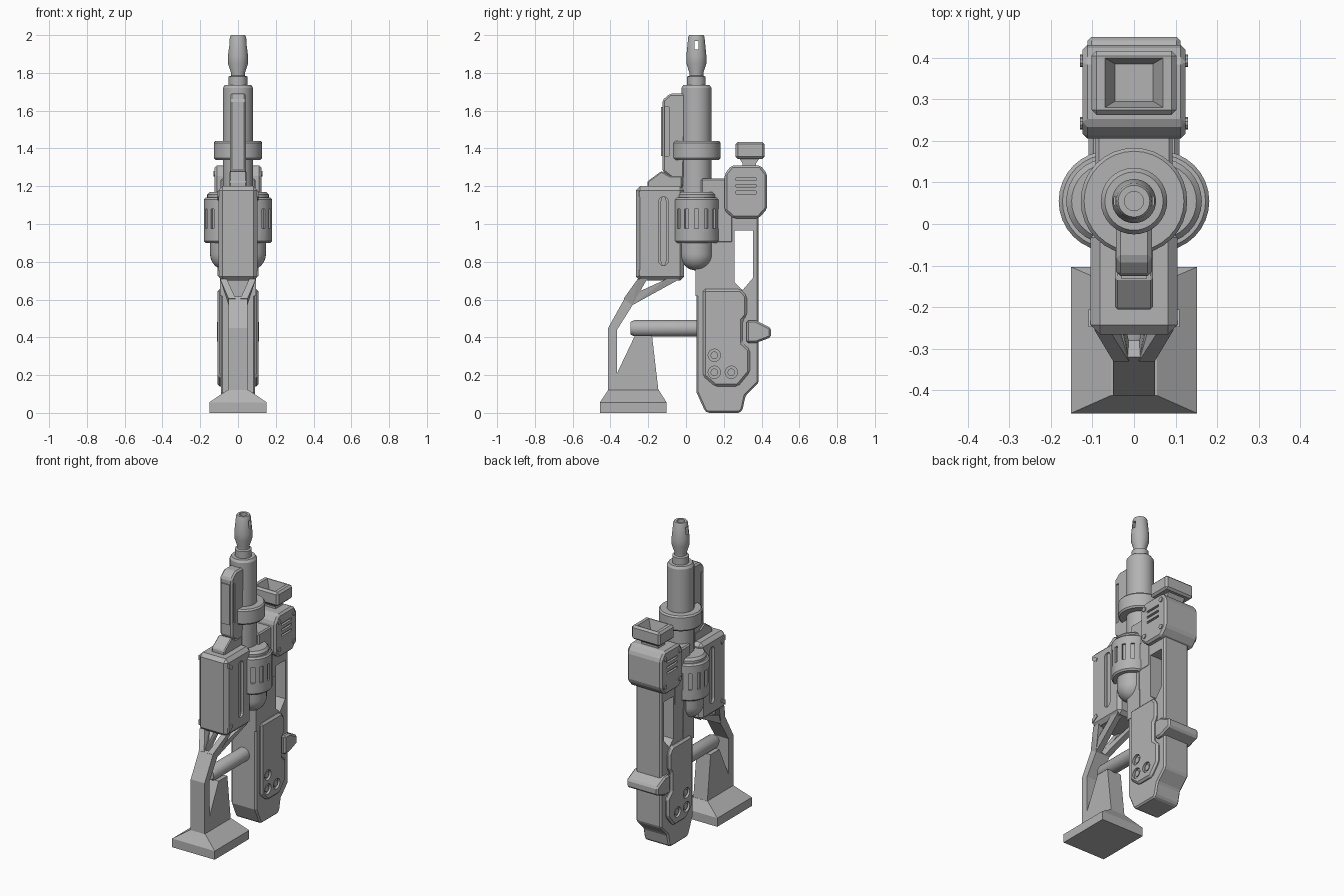
import bpy, bmesh, math
from mathutils import Matrix, Vector

cube = bpy.data.objects.get("Cube")
if cube:
    bpy.data.objects.remove(cube)

grey = bpy.data.materials.new("plain grey")
grey.use_nodes = True
grey.diffuse_color = (0.45, 0.45, 0.45, 1)
grey.node_tree.nodes["Principled BSDF"].inputs["Base Color"].default_value = (0.45, 0.45, 0.45, 1)

AXIS_Y = 0.055  # barrel axis
SIDES = ((1, "left"), (-1, "right"))


def finish(name, bm, bevel=0.0):
    bmesh.ops.recalc_face_normals(bm, faces=bm.faces)
    mesh = bpy.data.meshes.new(name)
    bm.to_mesh(mesh)
    bm.free()
    ob = bpy.data.objects.new(name, mesh)
    bpy.context.collection.objects.link(ob)
    mesh.materials.append(grey)
    if bevel:
        mod = ob.modifiers.new("edges", "BEVEL")
        mod.width = bevel
        mod.segments = 1
        mod.limit_method = "ANGLE"
    return ob


def plate(name, pts, x0, x1, bevel=0.0):
    """Side profile of (y, z) points, spanning x0 to x1."""
    bm = bmesh.new()
    face = bm.faces.new([bm.verts.new((x0, y, z)) for y, z in pts])
    out = bmesh.ops.extrude_face_region(bm, geom=[face])
    moved = [g for g in out["geom"] if isinstance(g, bmesh.types.BMVert)]
    bmesh.ops.translate(bm, verts=moved, vec=(x1 - x0, 0, 0))
    return finish(name, bm, bevel)


def box(name, x0, x1, y0, y1, z0, z1, bevel=0.0):
    return plate(name, [(y0, z0), (y1, z0), (y1, z1), (y0, z1)], x0, x1, bevel)


def hull(name, pts):
    bm = bmesh.new()
    verts = [bm.verts.new(p) for p in pts]
    bmesh.ops.convex_hull(bm, input=verts)
    return finish(name, bm)


def rect(x, y0, y1, z):
    return [(sx * x, y, z) for sx in (-1, 1) for y in (y0, y1)]


def smooth(ob):
    bpy.ops.object.select_all(action="DESELECT")
    ob.select_set(True)
    bpy.context.view_layer.objects.active = ob
    bpy.ops.object.shade_smooth_by_angle(angle=math.radians(32))


def lathe(name, profile, origin, along_y=False):
    """Spin (radius, height) points about the vertical, or about y."""
    bm = bmesh.new()
    verts = [bm.verts.new((r, 0, h)) for r, h in profile]
    edges = [bm.edges.new(pair) for pair in zip(verts, verts[1:])]
    bmesh.ops.spin(bm, geom=verts + edges, cent=(0, 0, 0), axis=(0, 0, 1),
                   angle=math.tau, steps=32)
    bmesh.ops.remove_doubles(bm, verts=bm.verts, dist=1e-5)
    if along_y:
        bmesh.ops.rotate(bm, verts=bm.verts, matrix=Matrix.Rotation(-math.pi / 2, 3, "X"))
    bmesh.ops.translate(bm, verts=bm.verts, vec=origin)
    ob = finish(name, bm)
    smooth(ob)
    return ob


def disc(name, x0, x1, y, z, r, sides=16):
    ring = [math.tau * i / sides for i in range(sides)]
    return plate(name, [(y + r * math.cos(a), z + r * math.sin(a)) for a in ring], x0, x1)


def cut(ob, cutters):
    for c in cutters:
        c.hide_render = True
        mod = ob.modifiers.new("cut", "BOOLEAN")
        mod.operation = "DIFFERENCE"
        mod.solver = "EXACT"
        mod.object = c
    graph = bpy.context.evaluated_depsgraph_get()
    mesh = bpy.data.meshes.new_from_object(ob.evaluated_get(graph))
    ob.modifiers.clear()
    ob.data = mesh
    for c in cutters:
        bpy.data.objects.remove(c)


# Barrel, collar and muzzle
lathe("barrel", [(0, 1.1), (.08, 1.1), (.08, 1.72), (.07, 1.735), (0, 1.735)], (0, AXIS_Y, 0))
lathe("barrel_collar", [(0, 1.34), (.12, 1.34), (.128, 1.35), (.128, 1.43), (.12, 1.44), (0, 1.44)],
      (0, AXIS_Y, 0))
muzzle = lathe("muzzle", [(0, 1.7), (.049, 1.7), (.049, 1.78), (.037, 1.785), (.037, 1.8), (.053, 1.85),
                          (.053, 1.89), (.043, 1.99), (.038, 2.0), (.023, 2.0), (.023, 1.9), (0, 1.9)],
               (0, AXIS_Y, 0))
cut(muzzle, [box("cutter", -.1, .1, AXIS_Y - .011, AXIS_Y + .011, 1.925, 1.97)])

# Twin drums with slots around them and domed ends
for s, side in SIDES:
    centre = Vector((s * .06, AXIS_Y, 0))
    dome = [(.088 * math.sin(math.pi * i / 16), .842 - .088 * math.cos(math.pi * i / 16)) for i in range(9)]
    lathe(side + "_drum_dome", dome + [(.088, .92), (0, .92)], centre)
    lathe(side + "_drum_cap", [(0, 1.1), (.103, 1.1), (.103, 1.155), (.09, 1.17), (0, 1.17)], centre)
    drum = lathe(side + "_drum", [(0, .9), (.112, .9), (.121, .91), (.121, 1.13), (.112, 1.14), (0, 1.14)], centre)
    slots = []
    for i in range(-3, 4):
        c = box("cutter", .108, .14, -.011, .011, .975, 1.08)
        turn = math.tau * i / 14 + (math.pi if s < 0 else 0)
        c.data.transform(Matrix.Translation(centre) @ Matrix.Rotation(turn, 4, "Z"))
        slots.append(c)
    cut(drum, slots)

# Front rail with recessed sides, and the sloped block under it
rail = plate("front_rail", [(-.125, 1.28), (-.01, 1.19), (0, 1.69), (-.085, 1.69), (-.125, 1.655)],
             -.043, .043, .01)
cut(rail, [box("cutter", *x, -.115, -.09, 1.36, 1.62) for x in ((.033, .1), (-.1, -.033))])
box("rail_strip", -.03, .03, -.132, -.11, 1.36, 1.62)
plate("rail_base", [(-.205, 1.18), (-.205, 1.225), (-.13, 1.28), (-.085, 1.255), (-.02, 1.255), (-.02, 1.18)],
      -.046, .046, .006)

# Front housing with a long round-ended slot on each side
housing = box("front_housing", -.104, .104, -.265, -.01, .7, 1.2, .022)
arc = [math.pi * i / 8 for i in range(9)]
slot = [(-.119 + .025 * math.cos(a), 1.12 + .025 * math.sin(a)) for a in arc]
slot += [(-.119 - .025 * math.cos(a), .805 - .025 * math.sin(a)) for a in arc]
cut(housing, [plate("cutter", slot, *x) for x in ((.085, .15), (-.15, -.085))])
for s, side in SIDES:
    for label, z, d in (("upper", 1.175, -1), ("lower", .725, 1)):
        plate(f"{side}_{label}_housing_tab", [(-.248, z), (-.205, z + d * .03), (-.215, z + d * .05),
                                              (-.248, z + d * .03)], s * .1, s * .109)
    plate(side + "_slot_bar", [(-.119 + (y + .119) * .6, z) for y, z in slot], s * .08, s * .094)

# Rear body with a window through it
body = plate("rear_body", [(.055, .11), (.1, .01), (.115, 0), (.285, 0), (.3, .02), (.315, .09), (.385, .16),
                           (.385, 1.1), (.055, 1.1)], -.09, .09, .016)
cut(body, [plate("cutter", [(.258, .965), (.355, .965), (.355, .715), (.3, .65), (.258, .69)], -.2, .2)])
box("bridge_block", -.092, .092, .08, .25, .9, 1.24, .008)
plate("body_front_ridge", [(.05, .62), (.165, .62), (.155, .9), (.05, .9)], -.094, .094)

# Side cover with three round sockets
cover = plate("side_cover", [(.09, .655), (.29, .655), (.322, .62), (.322, .515), (.3, .49), (.3, .37),
                             (.338, .335), (.338, .215), (.275, .14), (.155, .14), (.09, .195)],
              -.109, .109, .012)
sockets = ((.15, .305), (.15, .215), (.24, .215))
cut(cover, [disc("cutter", s * .094, s * .14, y, z, .033) for s, _ in SIDES for y, z in sockets])
for s, side in SIDES:
    for i, (y, z) in enumerate(sockets):
        disc(f"{side}_socket_pin_{i + 1}", s * .088, s * .103, y, z, .02)

# Rear latch wrapped around the body
plate("rear_latch", [(.32, .37), (.37, .37), (.45, .4), (.45, .45), (.37, .49), (.32, .49)], -.112, .112, .01)

# Upper rear housing with vents and screws
upper = plate("upper_housing", [(.205, 1.265), (.24, 1.31), (.395, 1.31), (.43, 1.265), (.43, 1.08), (.385, 1.03),
                                (.25, 1.03), (.205, 1.07)], -.124, .124, .012)
cut(upper, [box("cutter", s * .11, s * .15, .265, .37, z, z + .014) for s, _ in SIDES for z in (1.16, 1.195, 1.23)])
for s, side in SIDES:
    for i, (y, z) in enumerate(((.242, 1.265), (.242, 1.085), (.392, 1.085), (.392, 1.265))):
        disc(f"{side}_housing_screw_{i + 1}", s * .115, s * .13, y, z, .015, 10)

# Open-topped sight on a short neck
plate("sight_neck", [(.3, 1.3), (.37, 1.3), (.37, 1.32), (.39, 1.35), (.28, 1.35), (.3, 1.32)], -.06, .06)
sight = box("sight", -.102, .102, .262, .416, 1.345, 1.435, .012)
cut(sight, [hull("cutter", rect(.075, .277, .402, 1.45) + rect(.046, .295, .385, 1.375))])

# Cross rod
lathe("cross_rod", [(0, -.295), (.033, -.295), (.044, -.27), (.044, .1), (0, .1)], (0, 0, .448), True)

# Stand: foot, leg with open web, and splayed struts up to the front housing
box("foot", -.152, .152, -.455, -.103, 0, .056)
hull("foot_taper", rect(.152, -.455, -.103, .056) + rect(.055, -.412, -.145, .122))
plate("leg", [(-.412, .11), (-.412, .45), (-.32, .615), (-.28, .575), (-.365, .44), (-.365, .21), (-.27, .41),
              (-.18, .41), (-.145, .11)], -.05, .05)
for s, side in SIDES:
    for label, y0, y1 in (("front", -.255, -.205), ("back", -.1, -.03)):
        root = [(s * x, y, z) for x in (.012, .05) for y, z in ((-.33, .605), (-.285, .57))]
        top = [(s * x, y, .71) for x in (.06, .095) for y in (y0, y1)]
        hull(f"{side}_{label}_strut", root + top)
